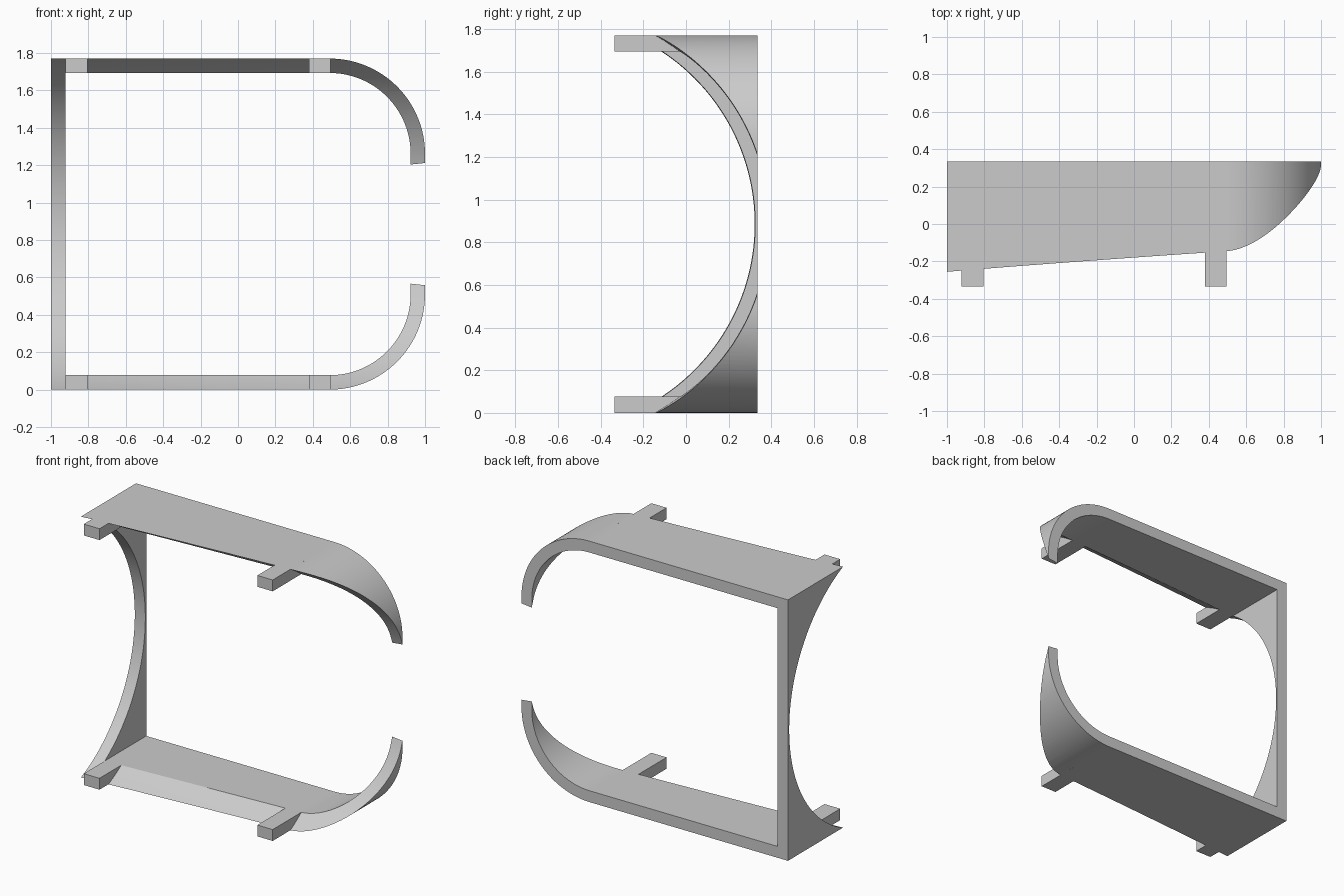
import bpy, bmesh
from math import sin, cos, pi, radians
from mathutils import Matrix

if "Cube" in bpy.data.objects:
    bpy.data.objects.remove(bpy.data.objects["Cube"], do_unlink=True)

HEIGHT, WALL, BACK, FRONT = 1.77, 0.077, 0.335, -0.335
MID, RADIUS, ARC_STEPS = HEIGHT / 2, 0.51, 32

grey = bpy.data.materials.new("plain grey")
grey.use_nodes = True
grey.diffuse_color = (0.6, 0.6, 0.6, 1)
grey.node_tree.nodes["Principled BSDF"].inputs["Base Color"].default_value = (0.6, 0.6, 0.6, 1)


def finish(name, bm):
    """Turn a bmesh into a named grey object."""
    bmesh.ops.recalc_face_normals(bm, faces=bm.faces)
    mesh = bpy.data.meshes.new(name)
    bm.to_mesh(mesh)
    bm.free()
    mesh.materials.append(grey)
    obj = bpy.data.objects.new(name, mesh)
    bpy.context.collection.objects.link(obj)
    return obj


def outline(inset):
    """Rectangle with square left corners and round right corners."""
    r, cx = RADIUS - inset, 1 - RADIUS
    points = [(-1 + inset, inset)]
    for cz, start in ((RADIUS, -pi / 2), (HEIGHT - RADIUS, 0)):
        for i in range(ARC_STEPS + 1):
            a = start + pi / 2 * i / ARC_STEPS
            points.append((cx + r * cos(a), cz + r * sin(a)))
    points.append((-1 + inset, HEIGHT - inset))
    return points


def box(name, x0, x1, y0, y1, z0, z1):
    bm = bmesh.new()
    bmesh.ops.create_cube(bm, size=1)
    bmesh.ops.scale(bm, vec=(x1 - x0, y1 - y0, z1 - z0), verts=bm.verts)
    bmesh.ops.translate(bm, vec=((x0 + x1) / 2, (y0 + y1) / 2, (z0 + z1) / 2), verts=bm.verts)
    return finish(name, bm)


def activate(obj):
    bpy.ops.object.select_all(action="DESELECT")
    obj.select_set(True)
    bpy.context.view_layer.objects.active = obj


def subtract(obj, cutter):
    mod = obj.modifiers.new("cut", "BOOLEAN")
    mod.operation, mod.solver, mod.object = "DIFFERENCE", "EXACT", cutter
    activate(obj)
    bpy.ops.object.modifier_apply(modifier=mod.name)


# Wrap-around band, a closed loop before the front is scooped away
bm = bmesh.new()
rings = [[bm.verts.new((x, y, z)) for x, z in outline(inset)]
         for inset, y in ((0, FRONT), (0, BACK), (WALL, BACK), (WALL, FRONT))]
count = len(rings[0])
for a, b in zip(rings, rings[1:] + rings[:1]):
    for i in range(count):
        j = (i + 1) % count
        bm.faces.new((a[i], a[j], b[j], b[i]))
frame = finish("curved_frame", bm)

# Gently tapering scoop lying along x, which opens the right end
bm = bmesh.new()
bmesh.ops.create_cone(bm, cap_ends=True, segments=256, radius1=0.963, radius2=1.037, depth=2.24)
bmesh.ops.rotate(bm, matrix=Matrix.Rotation(pi / 2, 3, "Y"), verts=bm.verts)
bmesh.ops.translate(bm, vec=(0, -0.645, MID), verts=bm.verts)
scoop = finish("scoop_cutter", bm)
scoop.hide_render = True
subtract(frame, scoop)
bpy.data.objects.remove(scoop, do_unlink=True)

# Four mounting pegs, flush with the top and bottom of the band
for side, x0, x1 in (("right", -1 + WALL, -0.805), ("left", 0.38, 0.495)):
    for level, z0 in (("lower", 0), ("upper", HEIGHT - WALL)):
        peg = box(f"{level}_{side}_peg", x0, x1, FRONT, 0.02, z0, z0 + WALL)
        subtract(peg, frame)

# Smooth curves with crisp edges
activate(frame)
bpy.ops.object.shade_smooth_by_angle(angle=radians(30))
